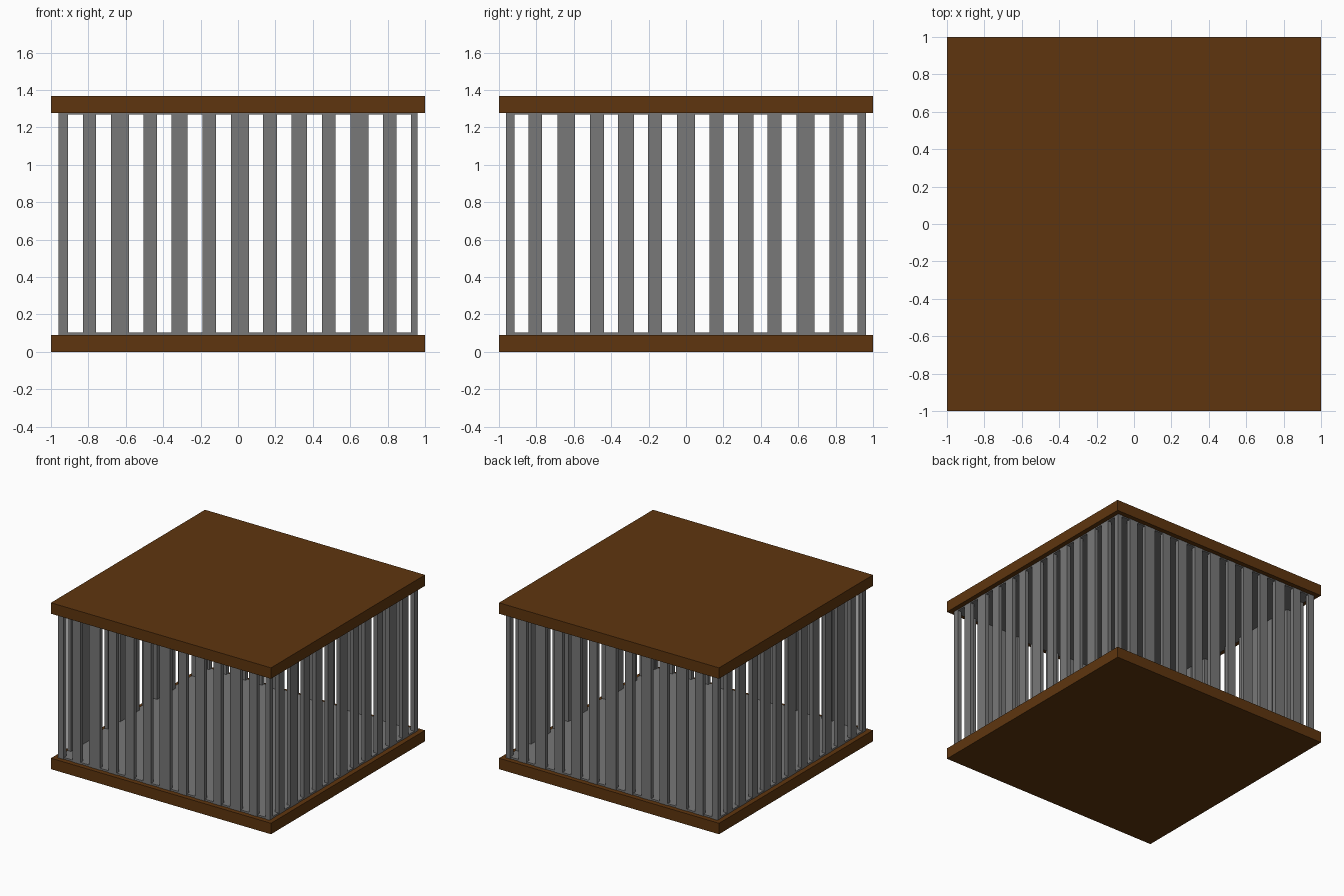
import bpy
import bmesh
from mathutils import Matrix, Vector

if "Cube" in bpy.data.objects:
    bpy.data.objects.remove(bpy.data.objects["Cube"])


def material(name, rgb):
    m = bpy.data.materials.new(name)
    m.diffuse_color = (*rgb, 1.0)
    m.use_nodes = True
    m.node_tree.nodes["Principled BSDF"].inputs["Base Color"].default_value = m.diffuse_color
    return m


wood = material("brown_wood", (0.113, 0.036, 0.0045))
metal = material("grey_metal", (0.188, 0.188, 0.188))


def add_boxes(name, boxes, mat):
    """One object made of boxes given as (x0, x1, y0, y1, z0, z1)."""
    bm = bmesh.new()
    for x0, x1, y0, y1, z0, z1 in boxes:
        centre = Vector(((x0 + x1) / 2, (y0 + y1) / 2, (z0 + z1) / 2))
        size = Matrix.Diagonal((x1 - x0, y1 - y0, z1 - z0, 1.0))
        bmesh.ops.create_cube(bm, size=1.0, matrix=Matrix.Translation(centre) @ size)
    mesh = bpy.data.meshes.new(name)
    bm.to_mesh(mesh)
    bm.free()
    mesh.materials.append(mat)
    ob = bpy.data.objects.new(name, mesh)
    bpy.context.collection.objects.link(ob)
    return ob


BASE, CEIL, TOP = 0.09, 1.277, 1.367
PANEL = 0.64      # each wall is three equal barred panels
DEPTH = 0.033     # bar thickness

# Wooden slabs
add_boxes("base_slab", [(-1, 1, -1, 1, 0, BASE)], wood)
add_boxes("roof_slab", [(-1, 1, -1, 1, CEIL, TOP)], wood)

# Thin metal floor and ceiling
add_boxes("metal_floor", [(-0.959, 0.959, -0.959, 0.959, BASE, 0.104)], metal)
add_boxes("metal_ceiling", [(-0.959, 0.959, -0.959, 0.959, 1.268, CEIL)], metal)

# Bar spans within one panel, measured from the panel's start
FRONT_BARS = [(0, 0.05), (0.13, 0.202), (0.282, 0.378), (0.455, 0.528), (0.605, 0.64)]
SIDE_BARS = [(0, 0.042), (0.117, 0.191), (0.272, 0.367), (0.446, 0.521), (0.597, 0.64)]


def spans(bars):
    return [(-0.96 + p * PANEL + a, -0.96 + p * PANEL + b)
            for p in range(3) for a, b in bars]


# Barred walls
for name, sign in (("front", -1), ("back", 1)):
    y0, y1 = sorted((sign * 0.963, sign * (0.963 - DEPTH)))
    add_boxes(name + "_bars",
              [(a, b, y0, y1, BASE, CEIL) for a, b in spans(FRONT_BARS)], metal)
for name, sign in (("left", -1), ("right", 1)):
    x0, x1 = sorted((sign * 0.961, sign * (0.961 - DEPTH)))
    add_boxes(name + "_bars",
              [(x0, x1, a, b, BASE, CEIL) for a, b in spans(SIDE_BARS)], metal)
